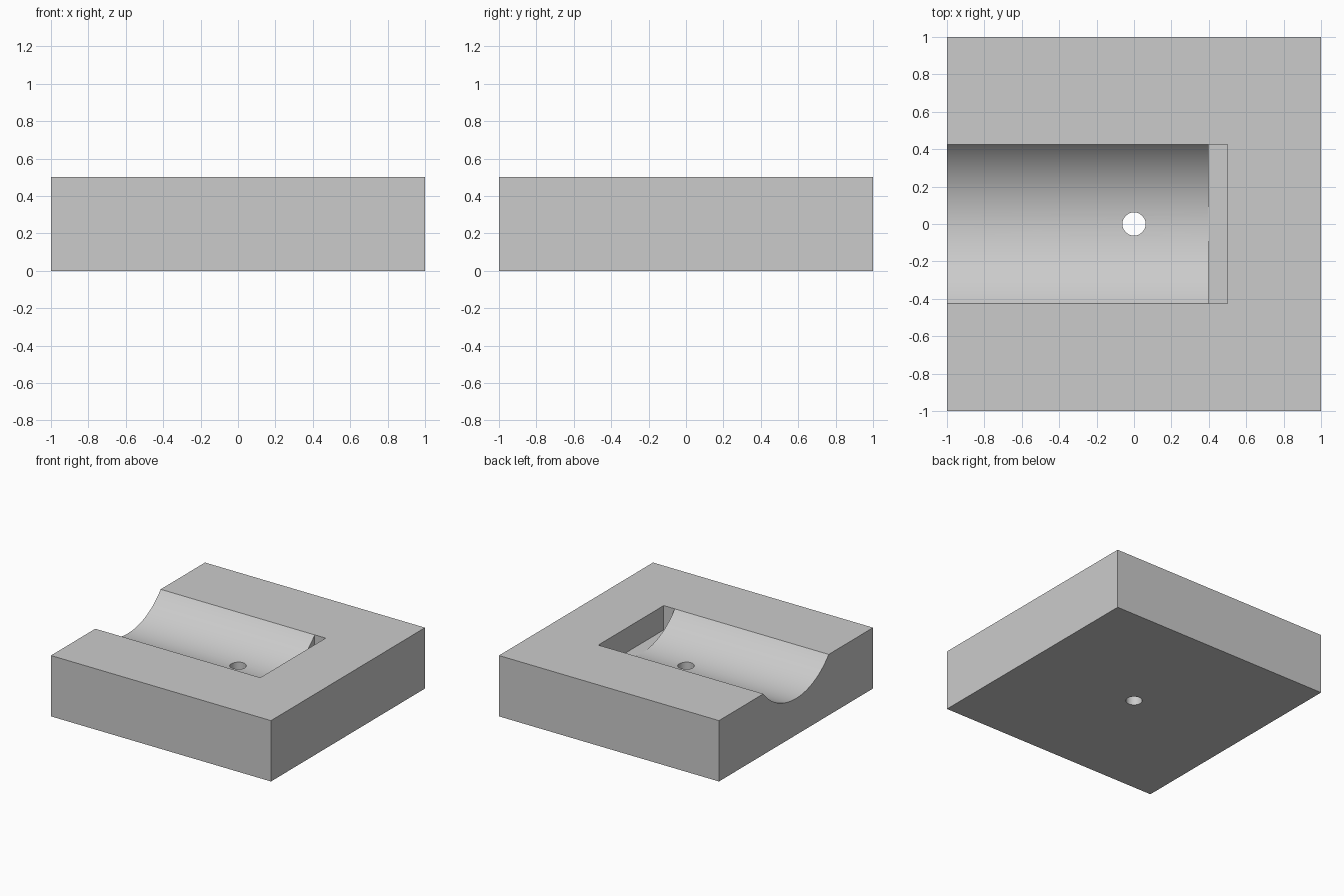
import bpy
from math import pi, radians

cube = bpy.data.objects.get("Cube")
if cube:
    bpy.data.objects.remove(cube, do_unlink=True)

TOP = 0.5            # height of the block
RADIUS = 0.55        # radius of the round trough
DEPTH = 0.2          # depth of trough and end slot
HALF_WIDTH = 0.425   # half width of the opening

grey = bpy.data.materials.new("plain grey")
grey.use_nodes = True
colour = (0.6, 0.6, 0.6, 1)
grey.diffuse_color = colour
grey.node_tree.nodes["Principled BSDF"].inputs["Base Color"].default_value = colour


def box(name, low, high):
    """Box between two opposite corners."""
    bpy.ops.mesh.primitive_cube_add(size=1)
    ob = bpy.context.object
    ob.name = name
    ob.location = [(a + b) / 2 for a, b in zip(low, high)]
    ob.scale = [b - a for a, b in zip(low, high)]
    bpy.ops.object.transform_apply(location=True, rotation=True, scale=True)
    return ob


def cylinder(name, radius, length, centre, sides, rotation=(0, 0, 0)):
    bpy.ops.mesh.primitive_cylinder_add(
        vertices=sides, radius=radius, depth=length, location=centre, rotation=rotation)
    ob = bpy.context.object
    ob.name = name
    bpy.ops.object.transform_apply(location=True, rotation=True, scale=True)
    return ob


def cut(target, cutter):
    """Subtract the cutter, then remove it."""
    cutter.hide_render = True
    mod = target.modifiers.new("cut", "BOOLEAN")
    mod.operation = "DIFFERENCE"
    mod.solver = "EXACT"
    mod.object = cutter
    bpy.context.view_layer.objects.active = target
    bpy.ops.object.modifier_apply(modifier=mod.name)
    bpy.data.objects.remove(cutter, do_unlink=True)


# Main block
block = box("block", (-1, -1, 0), (1, 1, TOP))
block.data.materials.append(grey)

# Round trough, open on the -x side
start, end = -1.2, 0.4
cut(block, cylinder("trough_cutter", RADIUS, end - start,
                    ((start + end) / 2, 0, TOP - DEPTH + RADIUS), 160, (0, pi / 2, 0)))

# Square slot across the closed end of the trough
cut(block, box("slot_cutter", (end - 0.0005, -HALF_WIDTH, TOP - DEPTH - 0.0005),
               (0.5, HALF_WIDTH, TOP + 0.2)))

# Drain hole through the floor
cut(block, cylinder("hole_cutter", 0.062, 2, (0, 0, 0), 48))

# Smooth the curves, keep the corners sharp
bpy.ops.object.select_all(action="DESELECT")
block.select_set(True)
bpy.context.view_layer.objects.active = block
bpy.ops.object.shade_smooth_by_angle(angle=radians(25))
